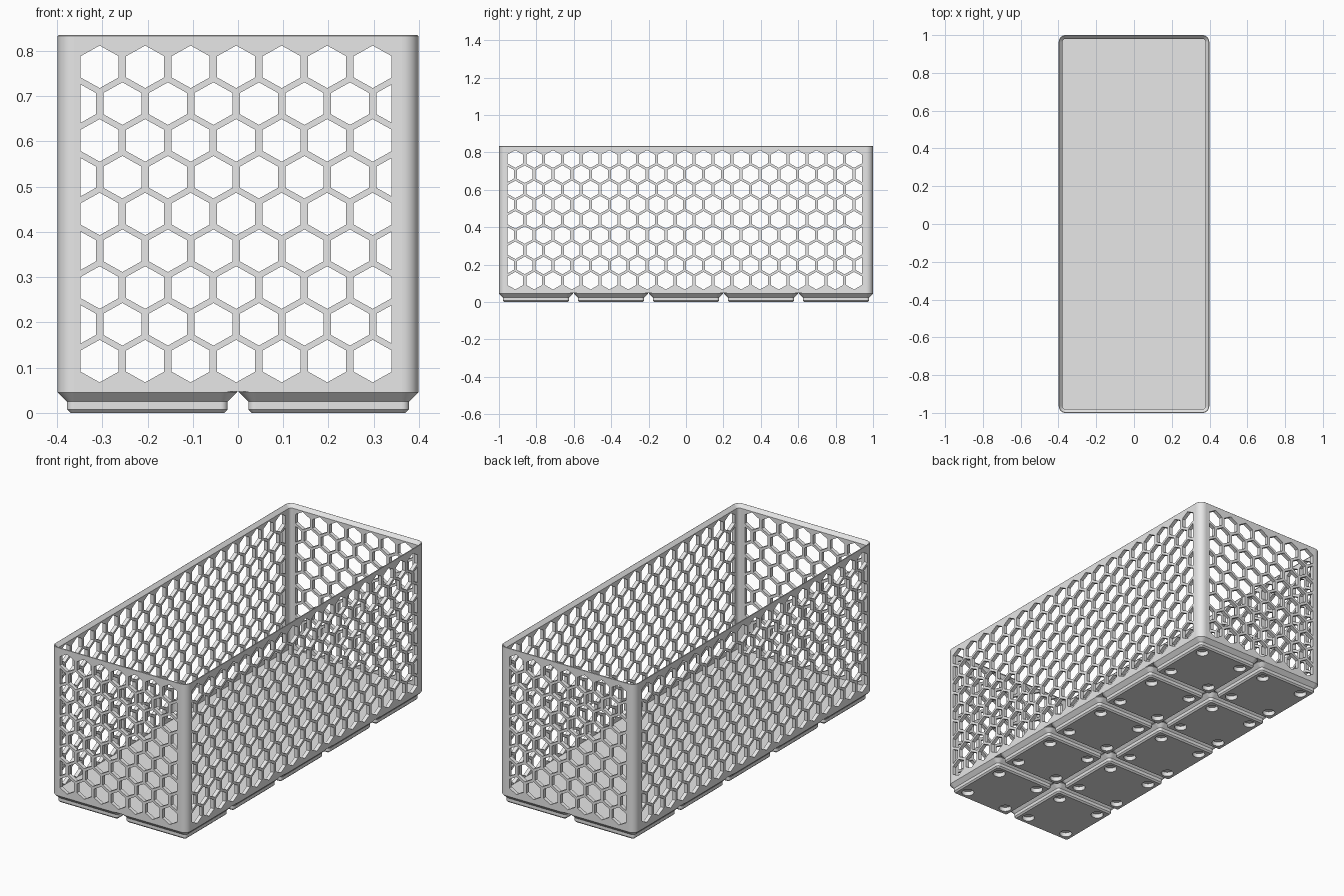
import bpy, bmesh, math
from mathutils import Vector

old = bpy.data.objects.get("Cube")
if old:
    bpy.data.objects.remove(old, do_unlink=True)

MM = 2 / 209.5                      # one millimetre in model units
PITCH = 42 * MM                     # spacing of the feet
HALF_X, HALF_Y = 41.75 * MM, 104.75 * MM
RADIUS = 3.75 * MM
BASE_Z, FLOOR_Z, TOP_Z = 5 * MM, 7 * MM, 0.835
WALL = 0.02

grey = bpy.data.materials.new("plain grey")
grey.use_nodes = True
grey.diffuse_color = (0.8, 0.8, 0.8, 1)
grey.node_tree.nodes["Principled BSDF"].inputs["Base Color"].default_value = (0.8, 0.8, 0.8, 1)


def make_object(name, bm):
    bmesh.ops.recalc_face_normals(bm, faces=bm.faces)
    mesh = bpy.data.meshes.new(name)
    bm.to_mesh(mesh)
    bm.free()
    mesh.materials.append(grey)
    obj = bpy.data.objects.new(name, mesh)
    bpy.context.collection.objects.link(obj)
    return obj


def rounded_rect(hx, hy, r, steps=10):
    """Outline of a rectangle with rounded corners."""
    points = []
    for quarter, (sx, sy) in enumerate([(1, 1), (-1, 1), (-1, -1), (1, -1)]):
        for i in range(steps + 1):
            a = math.pi / 2 * (quarter + i / steps)
            points.append((sx * (hx - r) + r * math.cos(a),
                           sy * (hy - r) + r * math.sin(a)))
    return points


def loft(name, hx, hy, profile):
    """Stack rounded outlines along (inset, height) steps and cap both ends."""
    bm = bmesh.new()
    rings = []
    for inset, z in profile:
        outline = rounded_rect(hx - inset, hy - inset, RADIUS - inset)
        rings.append([bm.verts.new((x, y, z)) for x, y in outline])
    for low, high in zip(rings, rings[1:]):
        for i in range(len(low)):
            j = (i + 1) % len(low)
            bm.faces.new((low[i], low[j], high[j], high[i]))
    bm.faces.new(rings[0])
    bm.faces.new(rings[-1])
    return make_object(name, bm)


def cut(obj, cutter):
    """Subtract the cutter, then throw it away."""
    mod = obj.modifiers.new("cut", "BOOLEAN")
    mod.operation, mod.solver, mod.object = "DIFFERENCE", "EXACT", cutter
    bpy.context.view_layer.update()
    graph = bpy.context.evaluated_depsgraph_get()
    mesh = bpy.data.meshes.new_from_object(obj.evaluated_get(graph))
    obj.modifiers.clear()
    obj.data = mesh
    bpy.data.objects.remove(cutter, do_unlink=True)


def smooth_corners(obj):
    """Smooth the curved corner faces, keep the flat walls flat."""
    bm = bmesh.new()
    bm.from_mesh(obj.data)
    for f in bm.faces:
        f.smooth = abs(f.normal.x) > 0.02 and abs(f.normal.y) > 0.02
    for e in bm.edges:
        e.smooth = e.calc_face_angle(math.pi) < math.radians(25)
    bm.to_mesh(obj.data)
    bm.free()


def prism(bm, ring, direction):
    """Extruded polygon running both ways along a direction."""
    a = [bm.verts.new(p - direction) for p in ring]
    b = [bm.verts.new(p + direction) for p in ring]
    bm.faces.new(a)
    bm.faces.new(b)
    for i in range(len(ring)):
        j = (i + 1) % len(ring)
        bm.faces.new((a[i], a[j], b[j], b[i]))


def hex_cutter(name, columns, centre, across, direction):
    """Honeycomb of prisms; the half cells at the ends are trimmed straight."""
    half_w, half_h, step, row_step = 0.042, 0.047, 0.1006, 0.0813
    reach = (columns - 1) / 2 * step + half_w
    bm = bmesh.new()
    for row in range(9):
        z = 0.1145 + row * row_step
        odd = row % 2
        for c in range(columns + odd):
            u = (c - (columns - 1 + odd) / 2) * step
            left, right = max(u - half_w, -reach), min(u + half_w, reach)

            def height(v):
                return half_h * (1 - abs(v - u) / half_w / 2)

            us = [left] + ([u] if left < u < right else []) + [right]
            ring = [(v, z + height(v)) for v in us]
            ring += [(v, z - height(v)) for v in reversed(us)]
            prism(bm, [across * (v + centre) + Vector((0, 0, h)) for v, h in ring], direction)
    return make_object(name, bm)


# Open basket with a chamfered stacking rim
basket = loft("basket", HALF_X, HALF_Y, [
    (0, BASE_Z), (0, TOP_Z - 0.002), (0.002, TOP_Z), (0.003, TOP_Z),
    (WALL, TOP_Z - 0.018), (WALL, FLOOR_Z)])

# Honeycomb openings through the end walls and the long walls
X, Y = Vector((1, 0, 0)), Vector((0, 1, 0))
cut(basket, hex_cutter("end_holes", 7, -0.004, X, Y * 1.2))
cut(basket, hex_cutter("side_holes", 19, -0.007, Y, X * 0.6))
smooth_corners(basket)

# One stepped foot with four round magnet pockets
foot = loft("foot", 20.75 * MM, 20.75 * MM, [
    (2.95 * MM, 0), (2.15 * MM, 0.8 * MM), (2.15 * MM, 2.6 * MM),
    (0, 4.75 * MM), (0, BASE_Z + 0.002)])
bm = bmesh.new()
for sx in (-1, 1):
    for sy in (-1, 1):
        ring = [Vector((sx * 13 * MM + 3.25 * MM * math.cos(a),
                        sy * 13 * MM + 3.25 * MM * math.sin(a), 0))
                for a in (math.tau * i / 32 for i in range(32))]
        prism(bm, ring, Vector((0, 0, 2.4 * MM)))
cut(foot, make_object("pockets", bm))
smooth_corners(foot)

# Repeat the foot in a two by five grid
for ix in range(2):
    for iy in range(5):
        copy = bpy.data.objects.new(f"foot_{ix + 1}_{iy + 1}", foot.data)
        copy.location = ((ix - 0.5) * PITCH, (iy - 2) * PITCH, 0)
        bpy.context.collection.objects.link(copy)
bpy.data.objects.remove(foot, do_unlink=True)
